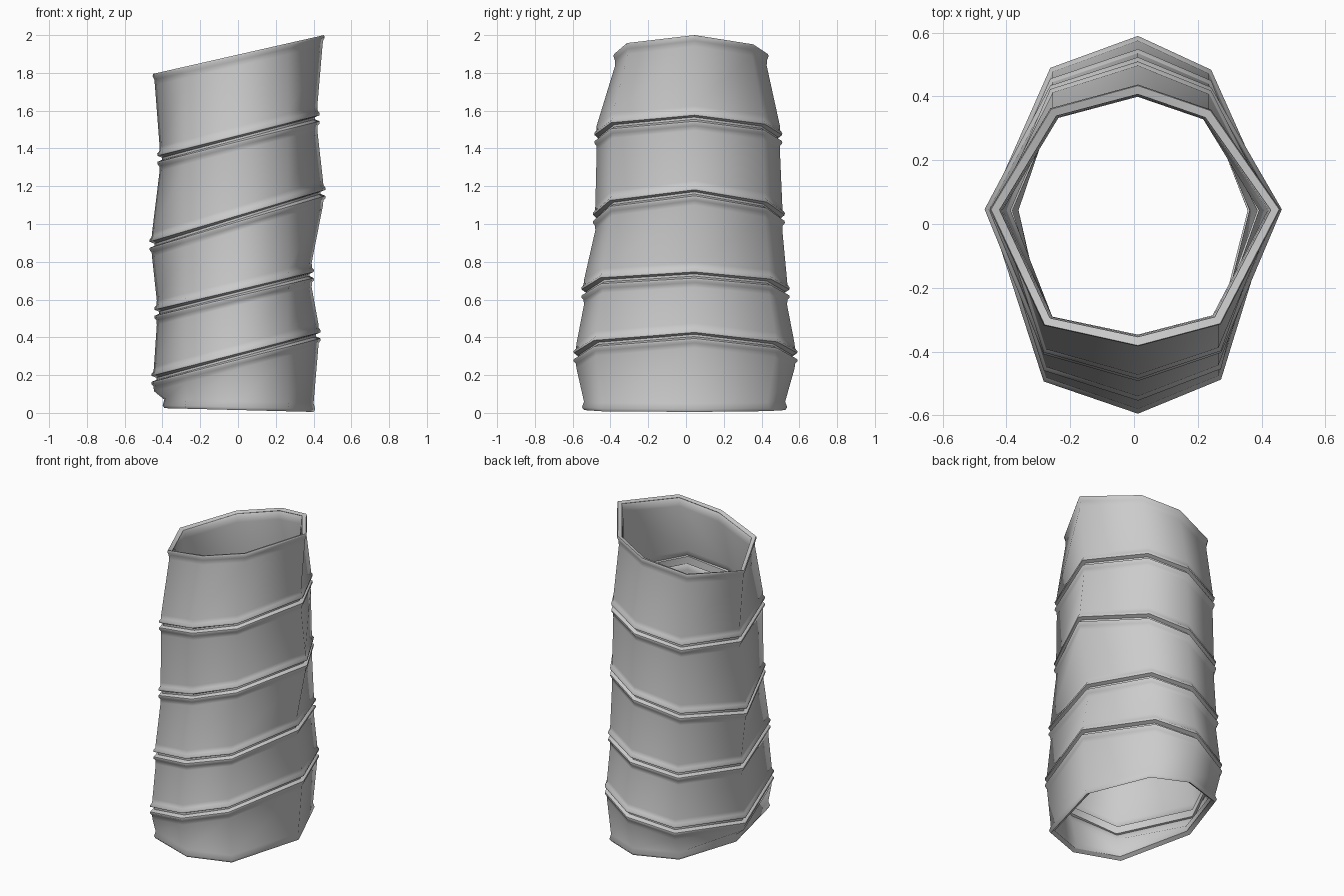
import bpy, bmesh

if "Cube" in bpy.data.objects:
    bpy.data.objects.remove(bpy.data.objects["Cube"])

# Main levels, bottom to top: z at left, z at right, x left, x right, y front, y back
levels = [
    (0.025, 0.005, -0.39, 0.400, -0.540, 0.525),
    (0.180, 0.410, -0.445, 0.425, -0.580, 0.575),
    (0.530, 0.730, -0.43, 0.390, -0.540, 0.535),
    (0.890, 1.165, -0.455, 0.450, -0.480, 0.510),
    (1.345, 1.560, -0.415, 0.420, -0.473, 0.497),
    (1.795, 2.000, -0.440, 0.447, -0.375, 0.427),
]
# Height offset and outward offset of the lips
bottom_lip = [(0, 0.0), (0.015, 0.010), (0.045, 0)]
groove = [(-0.065, 0), (-0.04, 0.002), (-0.027, 0.013), (-0.016, 0.012), (-0.006, -0.012),
          (0.006, -0.012), (0.016, 0.012), (0.027, 0.013), (0.04, 0.002), (0.065, 0)]
top_lip = [(-0.06, 0), (-0.03, 0.003), (-0.012, 0.012), (0, 0.008)]


def ring(bm, level, dz, grow):
    """One eight-sided tilted cross-section."""
    zl, zr, xl, xr, yf, yb = level
    corners = [(0.012, yf), (0.265, yf * 0.82), (xr, 0.045), (0.235, yb * 0.82),
               (0.012, yb), (-0.255, yb * 0.83), (xl, 0.045), (-0.275, yf * 0.83)]
    verts = []
    for x, y in corners:
        z = zl + (zr - zl) * (x - xl) / (xr - xl) + dz
        verts.append(bm.verts.new((x * (1 + grow / 0.43), y * (1 + grow / 0.5), z)))
    return verts


# Banded sleeve shell
bm = bmesh.new()
rings = []
for i, level in enumerate(levels):
    profile = bottom_lip if i == 0 else top_lip if i == len(levels) - 1 else groove
    rings += [ring(bm, level, dz, grow) for dz, grow in profile]
for low, high in zip(rings, rings[1:]):
    for i in range(8):
        j = (i + 1) % 8
        bm.faces.new((low[i], low[j], high[j], high[i]))
mesh = bpy.data.meshes.new("banded_sleeve")
bm.to_mesh(mesh)
bm.free()
sleeve = bpy.data.objects.new("banded_sleeve", mesh)
bpy.context.collection.objects.link(sleeve)

# Wall thickness, inward
wall = sleeve.modifiers.new("wall", 'SOLIDIFY')
wall.thickness = 0.028
wall.offset = -1

bpy.context.view_layer.objects.active = sleeve
sleeve.select_set(True)
bpy.ops.object.modifier_apply(modifier="wall")
bpy.ops.object.shade_smooth_by_angle(angle=1.0)
